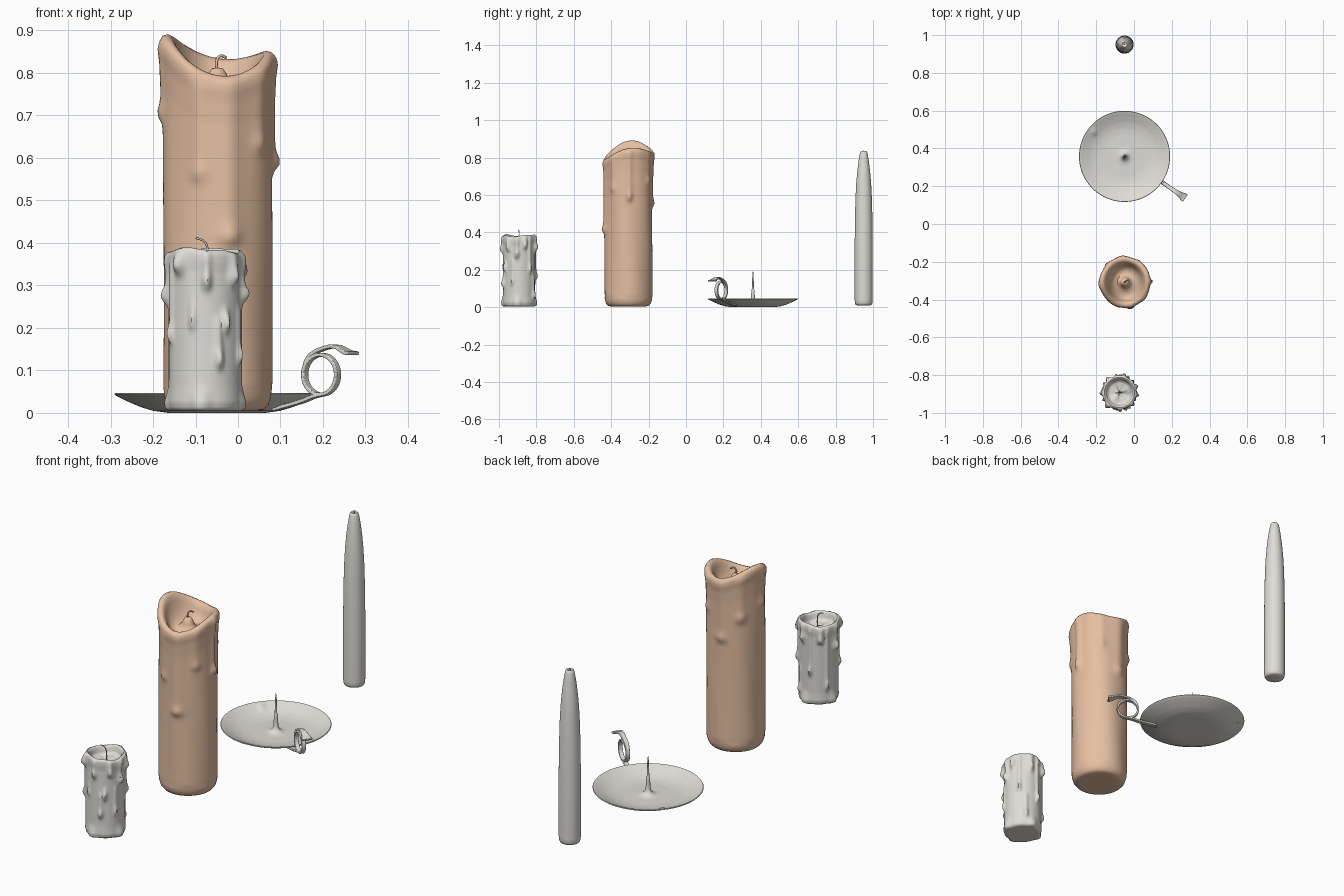
import bpy, bmesh, math
from mathutils import Vector

if "Cube" in bpy.data.objects:
    bpy.data.objects.remove(bpy.data.objects["Cube"])


def material(name, rgb):
    m = bpy.data.materials.new(name)
    m.diffuse_color = (*rgb, 1)
    m.use_nodes = True
    m.node_tree.nodes["Principled BSDF"].inputs["Base Color"].default_value = m.diffuse_color
    return m


GREY = material("warm_light_grey", (0.74, 0.72, 0.67))
PEACH = material("peach_wax", (0.78, 0.52, 0.36))


def finish(name, bm, mat, angle=50):
    bmesh.ops.remove_doubles(bm, verts=bm.verts, dist=1e-5)
    bmesh.ops.recalc_face_normals(bm, faces=bm.faces)
    me = bpy.data.meshes.new(name)
    bm.to_mesh(me)
    bm.free()
    ob = bpy.data.objects.new(name, me)
    bpy.context.collection.objects.link(ob)
    me.materials.append(mat)
    bpy.ops.object.select_all(action='DESELECT')
    ob.select_set(True)
    bpy.context.view_layer.objects.active = ob
    bpy.ops.object.shade_smooth_by_angle(angle=math.radians(angle))
    return ob


def dense(pts, step):
    """Subdivide a profile so that no piece is longer than step."""
    out = [pts[0]]
    for a, b in zip(pts, pts[1:]):
        n = max(1, math.ceil(math.dist(a, b) / step))
        out += [(a[0] + (b[0] - a[0]) * i / n, a[1] + (b[1] - a[1]) * i / n)
                for i in range(1, n + 1)]
    return out


def lathe(name, profile, centre, mat, seg=64, warp=None):
    """Revolve (radius, z) points; warp(r, z, angle) reshapes them."""
    bm = bmesh.new()
    rings = []
    for r, z in profile:
        ring = []
        for i in range(seg):
            a = 2 * math.pi * i / seg
            rr, zz = warp(r, z, a) if warp else (r, z)
            ring.append(bm.verts.new((centre[0] + rr * math.cos(a),
                                      centre[1] + rr * math.sin(a), zz)))
        rings.append(ring)
    for lo, hi in zip(rings, rings[1:]):
        for i in range(seg):
            j = (i + 1) % seg
            bm.faces.new((lo[i], lo[j], hi[j], hi[i]))
    return finish(name, bm, mat)


def smooth(x):
    x = min(1, max(0, x))
    return x * x * (3 - 2 * x)


def drip_height(drips, a, z):
    """Largest bulge of all drips: (angle deg, top z, end z, half width rad, size)."""
    best = 0
    for deg, top, end, w, size in drips:
        d = (a - math.radians(deg) + math.pi) % (2 * math.pi) - math.pi
        if abs(d) > 3 * w:
            continue
        trail = smooth((z - end + 0.015) / 0.03) * smooth((top + 0.03 - z) / 0.04)
        bulb = math.exp(-((z - end - 0.015) / 0.022) ** 2)
        best = max(best, size * math.exp(-(d / w) ** 2) * (0.5 * trail + 0.7 * bulb))
    return best


def wick(name, pts, radius, mat):
    cu = bpy.data.curves.new(name, 'CURVE')
    cu.dimensions = '3D'
    cu.bevel_depth = radius
    cu.bevel_resolution = 2
    cu.use_fill_caps = True
    sp = cu.splines.new('BEZIER')
    sp.bezier_points.add(len(pts) - 1)
    for bp, p in zip(sp.bezier_points, pts):
        bp.co = p
        bp.handle_left_type = bp.handle_right_type = 'AUTO'
    ob = bpy.data.objects.new(name, cu)
    bpy.context.collection.objects.link(ob)
    cu.materials.append(mat)
    bpy.ops.object.select_all(action='DESELECT')
    ob.select_set(True)
    bpy.context.view_layer.objects.active = ob
    bpy.ops.object.convert(target='MESH')


# Large pillar candle with a wavy rim and melted basin
PC = (-0.048, -0.308)
pillar_drips = [(283, 0.78, 0.40, 0.20, 0.014), (2, 0.83, 0.575, 0.12, 0.018),
                (185, 0.86, 0.69, 0.15, 0.011), (95, 0.82, 0.54, 0.20, 0.011),
                (135, 0.84, 0.64, 0.18, 0.011), (250, 0.76, 0.55, 0.16, 0.008),
                (320, 0.80, 0.62, 0.15, 0.008), (55, 0.82, 0.66, 0.15, 0.008)]


def pillar_warp(r, z, a):
    wave = -0.02 * math.cos(a) + 0.02 * math.sin(a) + 0.0275 * math.cos(2 * a)
    z2 = z + wave * smooth((z - 0.45) / 0.35) * min(1, r / 0.1) ** 2
    if r > 0.122 and z > 0.05:
        r += drip_height(pillar_drips, a, z2) + 0.0015 * math.sin(5 * a + 6 * z)
    return r, z2


pillar = [(0, 0.004), (0.095, 0.004), (0.11, 0.008), (0.12, 0.02), (0.126, 0.04),
          (0.128, 0.07), (0.128, 0.72), (0.131, 0.78), (0.135, 0.81), (0.134, 0.828),
          (0.128, 0.839), (0.119, 0.842), (0.109, 0.837), (0.1, 0.824), (0.091, 0.80),
          (0.078, 0.778), (0.06, 0.766), (0.04, 0.766), (0.028, 0.778), (0.021, 0.798),
          (0.013, 0.81), (0, 0.813)]
lathe("pillar_candle", dense(pillar, 0.014), PC, PEACH, 96, pillar_warp)
px, py = PC
wick("pillar_wick", [(px, py, 0.80), (px - 0.002, py, 0.828), (px + 0.006, py + 0.006, 0.84),
                     (px + 0.02, py + 0.014, 0.836)], 0.0035, PEACH)

# Small candle covered in drips
SC = (-0.077, -0.892)
small_drips = [(228, 0.37, 0.325, 0.17, 0.018), (272, 0.37, 0.295, 0.12, 0.015),
               (303, 0.23, 0.195, 0.11, 0.014), (291, 0.21, 0.11, 0.12, 0.014),
               (318, 0.37, 0.31, 0.14, 0.015), (352, 0.37, 0.265, 0.13, 0.016),
               (20, 0.36, 0.315, 0.14, 0.016), (40, 0.36, 0.19, 0.10, 0.013),
               (75, 0.37, 0.30, 0.15, 0.016), (100, 0.36, 0.15, 0.10, 0.013),
               (130, 0.37, 0.31, 0.15, 0.017), (150, 0.36, 0.08, 0.10, 0.013),
               (182, 0.37, 0.26, 0.16, 0.016), (205, 0.34, 0.17, 0.10, 0.012),
               (335, 0.24, 0.12, 0.10, 0.010), (60, 0.16, 0.05, 0.12, 0.012),
               (250, 0.25, 0.20, 0.09, 0.008)]


def small_warp(r, z, a):
    z2 = z
    if z > 0.3:
        z2 += 0.005 * math.sin(2 * a - 0.6) + 0.002 * math.sin(5 * a)
    if r > 0.05 and z < 0.08:           # spilled wax lumps at the foot
        r *= 1 + 0.13 * smooth(1 - z / 0.08) * max(0, math.cos(4 * a + 0.5)) ** 2
    if r > 0.083 and z > 0.02:
        r += drip_height(small_drips, a, z)
    return r, z2


small = [(0, 0.004), (0.075, 0.004), (0.084, 0.01), (0.088, 0.025), (0.086, 0.06),
         (0.086, 0.33), (0.089, 0.355), (0.089, 0.372), (0.086, 0.38), (0.080, 0.383),
         (0.074, 0.379), (0.070, 0.368), (0.066, 0.352), (0.055, 0.342), (0.02, 0.338),
         (0, 0.34)]
lathe("small_candle", dense(small, 0.006), SC, GREY, 128, small_warp)
sx, sy = SC
wick("small_wick", [(sx + 0.005, sy, 0.335), (sx + 0.006, sy, 0.375),
                    (sx - 0.001, sy, 0.402), (sx - 0.022, sy - 0.004, 0.412)], 0.0025, GREY)

# Tapered candle
TC = (-0.05, 0.95)
taper = [(0, 0.01), (0.036, 0.01), (0.043, 0.013), (0.047, 0.022), (0.048, 0.04),
         (0.048, 0.35), (0.0465, 0.48), (0.044, 0.58), (0.04, 0.66), (0.034, 0.73),
         (0.027, 0.785), (0.021, 0.82), (0.018, 0.83), (0.014, 0.834), (0.009, 0.831),
         (0.005, 0.827), (0, 0.826)]
lathe("taper_candle", taper, TC, GREY, 64)
wick("taper_wick", [(*TC, 0.82), (*TC, 0.838)], 0.003, GREY)

# Candle dish with a spike and a small raised stud opposite the handle
DC = Vector((-0.05, 0.358))


def dish_warp(r, z, a):
    d = a - math.radians(142)
    if z > 0.015:
        z += 0.009 * math.exp(-(d * r / 0.012) ** 2 - ((r - 0.208) / 0.016) ** 2)
    return r, z


dish = [(0, 0), (0.115, 0.0), (0.15, 0.005), (0.18, 0.014), (0.21, 0.027), (0.238, 0.041),
        (0.241, 0.044), (0.239, 0.047), (0.235, 0.046), (0.21, 0.034), (0.18, 0.021),
        (0.15, 0.013), (0.115, 0.009), (0.05, 0.009), (0.032, 0.012), (0.02, 0.019),
        (0.013, 0.03), (0.010, 0.05), (0.0085, 0.092), (0.0055, 0.098), (0.0045, 0.13),
        (0.0035, 0.17), (0, 0.2)]
lathe("candle_dish", dense(dish, 0.012), DC, GREY, 128, dish_warp)

# Ring handle: flat metal strips swept in the plane leading out of the dish
OUT = Vector((0.824, -0.567, 0))
SIDE = Vector((0.567, 0.824, 0))


def strip(name, path, thick=0.009):
    """path points are (distance from dish centre, z, width)."""
    bm = bmesh.new()
    secs = []
    base = Vector((DC.x, DC.y, 0))
    for i, (t, z, w) in enumerate(path):
        p, q = path[max(0, i - 1)], path[min(len(path) - 1, i + 1)]
        tan = Vector((q[0] - p[0], q[1] - p[1])).normalized()
        nor = OUT * -tan.y + Vector((0, 0, tan.x))
        mid = base + OUT * t + Vector((0, 0, z))
        secs.append([bm.verts.new(mid + SIDE * (w / 2 * s) + nor * (thick / 2 * n))
                     for s, n in ((-1, -1), (1, -1), (1, 1), (-1, 1))])
    for a, b in zip(secs, secs[1:]):
        for k in range(4):
            bm.faces.new((a[k], a[(k + 1) % 4], b[(k + 1) % 4], b[k]))
    bm.faces.new(secs[0])
    bm.faces.new(secs[-1])
    ob = finish(name, bm, GREY, 60)
    bev = ob.modifiers.new("soft_edges", 'BEVEL')
    bev.width = 0.002
    bev.segments = 2


ring_c, ring_z, ring_r = 0.298, 0.09, 0.047
loop = [(ring_c + ring_r * math.cos(a), ring_z + ring_r * math.sin(a), 0.02)
        for a in (math.radians(-90 + 10 * i) for i in range(37))]
lead = [(0.165, 0.008, 0.024), (0.19, 0.014, 0.024), (0.22, 0.021, 0.023),
        (0.25, 0.029, 0.022), (0.275, 0.038, 0.021)]
strip("handle_ring", lead + loop)
strip("handle_thumb_rest",
      [(0.253, 0.105, 0.018), (0.259, 0.122, 0.02), (0.27, 0.136, 0.02), (0.288, 0.146, 0.02),
       (0.31, 0.153, 0.022), (0.33, 0.157, 0.024), (0.348, 0.155, 0.028),
       (0.362, 0.148, 0.034), (0.375, 0.142, 0.042), (0.39, 0.14, 0.048)])
